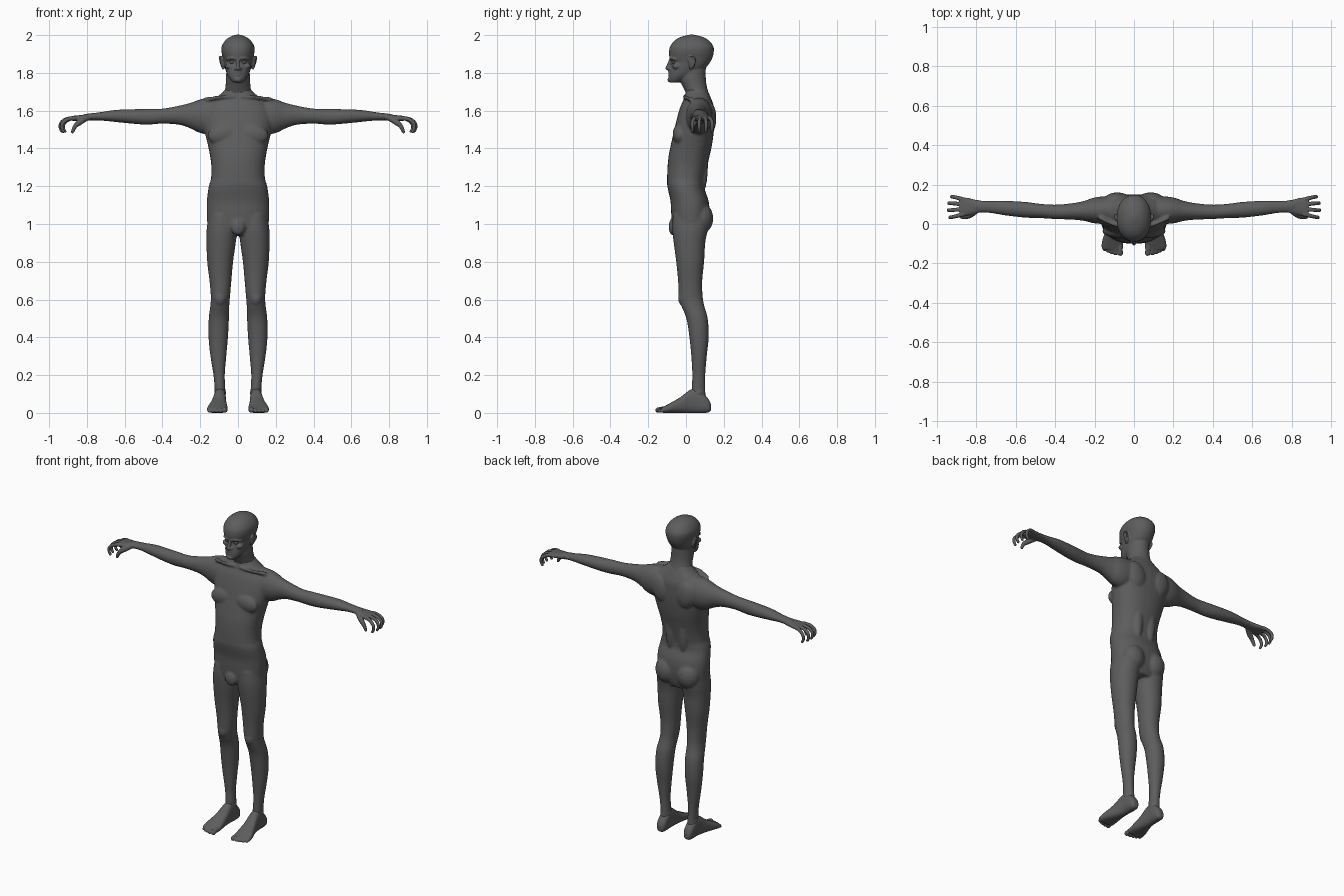
import bpy, bmesh, math
from mathutils import Vector, Matrix

skin = bpy.data.materials.new("grey_skin")
skin.diffuse_color = (0.11, 0.11, 0.11, 1)


def spline(rows, steps):
    """Catmull-Rom interpolation through rows of numbers."""
    rows = [Vector(r) for r in rows]
    out = []
    for i in range(len(rows) - 1):
        a, b = rows[max(i - 1, 0)], rows[i]
        c, d = rows[i + 1], rows[min(i + 2, len(rows) - 1)]
        for k in range(steps):
            t = k / steps
            out.append(0.5 * (2 * b + (c - a) * t + (2 * a - 5 * b + 4 * c - d) * t * t
                              + (3 * b - a - 3 * c + d) * t ** 3))
    return out + [rows[-1]]


def loft(bm, axis, rows, power=2.0, sides=32):
    """Rows: position on axis, then min and max on the two other axes."""
    others = [i for i in range(3) if i != axis]
    rings = []
    for t, a0, a1, b0, b1 in spline(rows, 4):
        ring = []
        for k in range(sides):
            ang = 2 * math.pi * k / sides
            c, s = math.cos(ang), math.sin(ang)
            p = [0, 0, 0]
            p[axis] = t
            p[others[0]] = (a0 + a1) / 2 + (a1 - a0) / 2 * math.copysign(abs(c) ** (2 / power), c)
            p[others[1]] = (b0 + b1) / 2 + (b1 - b0) / 2 * math.copysign(abs(s) ** (2 / power), s)
            ring.append(bm.verts.new(p))
        rings.append(ring)
    faces = [bm.faces.new(rings[0]), bm.faces.new(rings[-1][::-1])]
    for r, q in zip(rings, rings[1:]):
        for k in range(sides):
            n = (k + 1) % sides
            faces.append(bm.faces.new((r[k], q[k], q[n], r[n])))
    bmesh.ops.recalc_face_normals(bm, faces=faces)


def blob(bm, pos, size, tilt=0.0):
    m = Matrix.Translation(pos) @ Matrix.Rotation(tilt, 4, 'Y') @ Matrix.Diagonal((*size, 1))
    bmesh.ops.create_uvsphere(bm, u_segments=16, v_segments=10, radius=1, matrix=m)


def chain(bm, rows, steps=6):
    """Digit-like tube: rows of x, y, z, radius."""
    for x, y, z, r in spline(rows, steps):
        blob(bm, (x, y, z), (r, r, r))


def finish(bm, name, voxel, smooth):
    """Mirror the part, fuse its pieces and soften the joins."""
    me = bpy.data.meshes.new(name)
    bm.to_mesh(me)
    bm.free()
    ob = bpy.data.objects.new(name, me)
    bpy.context.collection.objects.link(ob)
    me.materials.append(skin)
    mir = ob.modifiers.new("mirror", 'MIRROR')
    mir.use_mirror_merge = False
    rem = ob.modifiers.new("fuse", 'REMESH')
    rem.mode = 'VOXEL'
    rem.voxel_size = voxel
    rem.use_smooth_shade = True
    sm = ob.modifiers.new("soften", 'SMOOTH')
    sm.factor = 0.5
    sm.iterations = smooth


# body: trunk, legs and arms
bm = bmesh.new()
trunk = [(0.94, .10, -.05, .10), (0.98, .155, -.07, .115), (1.05, .165, -.078, .125),
         (1.12, .165, -.082, .12), (1.18, .158, -.095, .10), (1.21, .152, -.10, .098),
         (1.24, .143, -.10, .10), (1.30, .141, -.098, .112), (1.36, .148, -.092, .125),
         (1.42, .16, -.08, .138), (1.50, .178, -.062, .148), (1.57, .18, -.045, .15),
         (1.62, .165, -.03, .148), (1.66, .13, -.012, .135), (1.69, .09, -.002, .122),
         (1.72, .06, 0, .11)]
loft(bm, 2, [(z, -w, w, f, b) for z, w, f, b in trunk], 2.3)
loft(bm, 2, [(1.05, .012, .155, -.07, .125), (.97, .006, .166, -.072, .115), (.90, .012, .167, -.065, .102),
             (.80, .026, .163, -.052, .096), (.70, .035, .151, -.042, .086),
             (.62, .042, .144, -.038, .088), (.57, .046, .146, -.026, .096),
             (.50, .048, .155, .002, .115), (.40, .053, .156, .018, .12),
             (.30, .062, .146, .028, .11), (.20, .070, .130, .033, .102),
             (.12, .067, .123, .03, .102), (.04, .07, .12, .03, .11)], 2.1)
loft(bm, 0, [(.08, 0, .14, 1.49, 1.67), (.16, 0, .14, 1.475, 1.668), (.21, .005, .132, 1.485, 1.657),
             (.25, .015, .118, 1.505, 1.642), (.31, .022, .106, 1.525, 1.627),
             (.40, .025, .098, 1.531, 1.611), (.48, .03, .103, 1.526, 1.61),
             (.55, .032, .112, 1.53, 1.608), (.65, .043, .118, 1.54, 1.604),
             (.73, .056, .117, 1.548, 1.592), (.79, .058, .12, 1.548, 1.585), (.82, .058, .122, 1.55, 1.58)])
blob(bm, (.078, -.035, 1.475), (.085, .036, .055), .15)       # chest muscle
blob(bm, (.085, .125, 1.56), (.065, .036, .085), .2)          # shoulder blade
blob(bm, (.075, .075, 1.03), (.075, .07, .085))               # buttock
blob(bm, (.045, .085, 1.32), (.035, .032, .16))               # back muscle
blob(bm, (.095, -.022, .61), (.03, .02, .04))                 # kneecap
blob(bm, (.0, -.07, .985), (.038, .022, .045))                # groin
blob(bm, (.095, .07, .105), (.034, .022, .022))               # ankle bones
chain(bm, [(.02, -.005, 1.675, .01), (.09, -.006, 1.672, .01), (.17, .03, 1.66, .012)])  # collarbone
finish(bm, "body", .0065, 5)

# head and neck
bm = bmesh.new()
loft(bm, 2, [(z, -w, w, f, b) for z, w, f, b in [
    (1.65, .085, .005, .125), (1.69, .074, .0, .12), (1.73, .066, -.018, .11),
    (1.77, .064, -.035, .105), (1.83, .06, -.035, .105)]])
skull = [(1.748, .022, -.082, -.04), (1.76, .036, -.090, -.01), (1.785, .054, -.090, .045),
         (1.81, .064, -.086, .085), (1.835, .071, -.080, .112), (1.857, .075, -.076, .128),
         (1.88, .080, -.087, .14), (1.91, .087, -.090, .147), (1.94, .086, -.084, .145),
         (1.97, .069, -.062, .123), (1.99, .044, -.028, .09), (2.002, .012, .015, .045)]
loft(bm, 2, [(z, -w, w, f, b) for z, w, f, b in skull], 2.15, 40)
chain(bm, [(0, -.080, 1.872, .008), (0, -.091, 1.845, .009), (0, -.098, 1.825, .011)])   # nose
blob(bm, (.012, -.087, 1.821), (.009, .011, .008))                                     # nostril
chain(bm, [(.012, -.083, 1.876, .007), (.035, -.076, 1.879, .008), (.055, -.056, 1.872, .008)])  # brow
blob(bm, (.048, -.05, 1.835), (.02, .022, .016))                                       # cheekbone
chain(bm, [(0, -.088, 1.803, .007), (.012, -.085, 1.802, .006), (.022, -.077, 1.799, .004)])  # upper lip
chain(bm, [(0, -.088, 1.789, .007), (.012, -.085, 1.79, .006), (.022, -.077, 1.793, .004)])  # lower lip
blob(bm, (0, -.084, 1.764), (.02, .014, .014))                                         # chin
# ears: outer rim around a thin shell
blob(bm, (.083, .03, 1.855), (.010, .019, .032), .2)
chain(bm, [(.084, .012, 1.868, .004), (.092, .022, 1.885, .005), (.097, .042, 1.882, .005),
           (.094, .048, 1.86, .005), (.086, .035, 1.835, .005), (.080, .024, 1.822, .006)])
finish(bm, "head", .004, 4)

# eyes
for s, side in ((1, "left"), (-1, "right")):
    bm = bmesh.new()
    blob(bm, (s * .031, -.062, 1.857), (.013, .013, .010))
    for f in bm.faces:
        f.smooth = True
    me = bpy.data.meshes.new(side + "_eye")
    bm.to_mesh(me)
    bm.free()
    me.materials.append(skin)
    bpy.context.collection.objects.link(bpy.data.objects.new(side + "_eye", me))

# hands: palm, curled fingers and thumb
bm = bmesh.new()
loft(bm, 0, [(.775, .060, .119, 1.549, 1.584), (.81, .052, .124, 1.546, 1.58),
             (.84, .044, .132, 1.545, 1.576), (.87, .042, .134, 1.545, 1.573), (.885, .05, .128, 1.55, 1.57)], 2.5)
for y, spread, reach in ((.050, -.016, -.004), (.075, -.005, .004), (.100, .006, .002), (.123, .015, -.012)):
    chain(bm, [(.865, y, 1.56, .0125), (.905 + reach, y + spread * .6, 1.555, .0105),
               (.932 + reach, y + spread, 1.535, .0098), (.937 + reach, y + spread, 1.51, .009),
               (.928 + reach, y + spread, 1.490, .008)])
chain(bm, [(.805, .065, 1.56, .016), (.835, .045, 1.541, .016), (.86, .036, 1.52, .012),
           (.872, .035, 1.498, .010), (.876, .036, 1.487, .008)])
finish(bm, "hands", .003, 3)

# feet: heel to ball, then toes
bm = bmesh.new()
loft(bm, 1, [(.132, .08, .11, .012, .045), (.118, .067, .122, .002, .075), (.085, .063, .126, -.001, .11),
             (.05, .064, .127, -.001, .13), (.015, .063, .132, -.001, .118), (-.03, .060, .144, -.001, .083),
             (-.08, .055, .160, -.001, .054), (-.115, .055, .165, -.001, .035), (-.128, .06, .158, .003, .028)], 2.5)
for x, tip, r in ((.070, -.148, .0145), (.094, -.149, .0105), (.114, -.144, .010),
                  (.133, -.137, .0095), (.151, -.128, .009)):
    chain(bm, [(x, -.10, .022, r), (x, (tip - .10) / 2, .021, r * .9), (x, tip, r, r)])
finish(bm, "feet", .004, 3)
